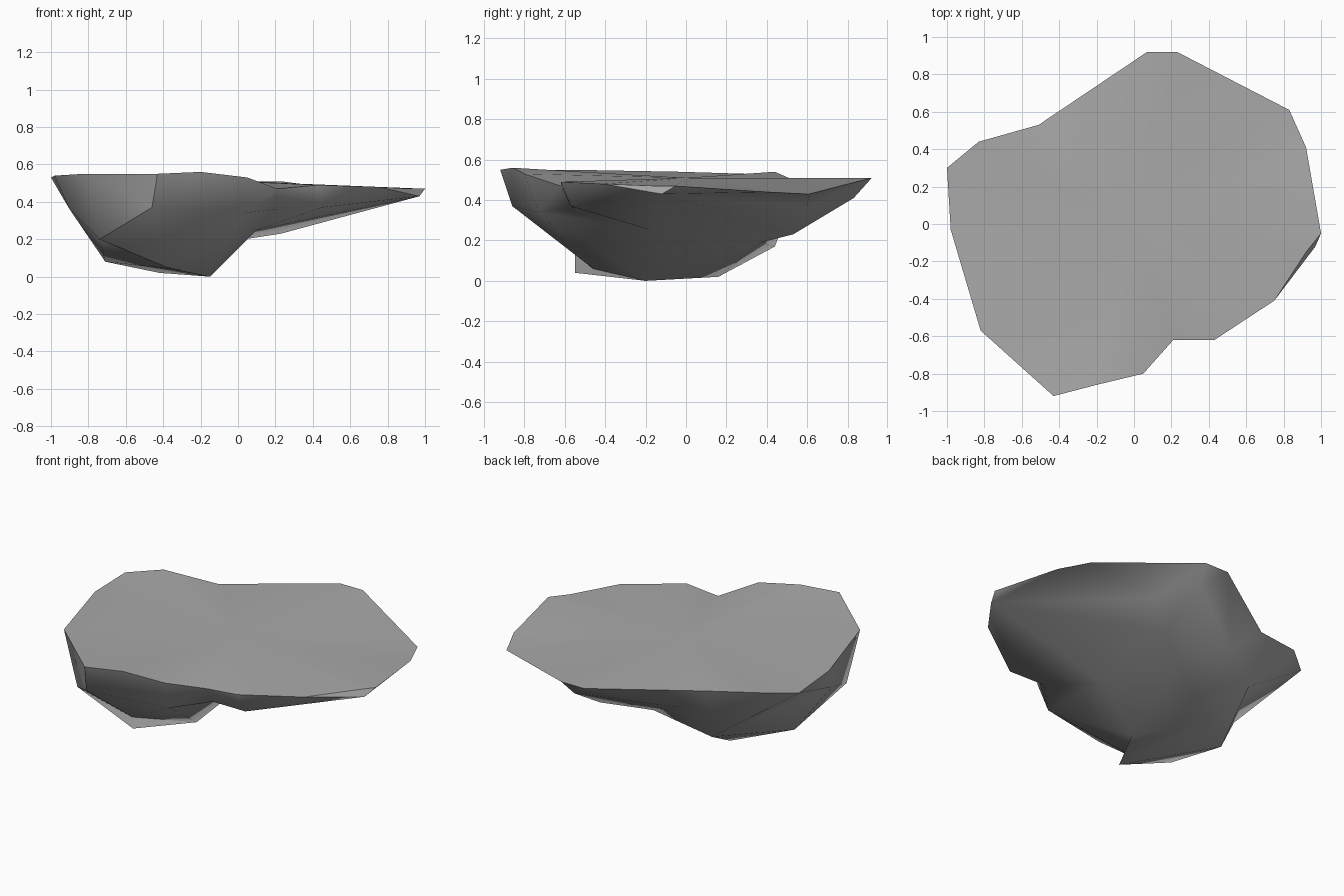
import bpy, bmesh, math

cube = bpy.data.objects.get("Cube")
if cube:
    bpy.data.objects.remove(cube, do_unlink=True)

stone = bpy.data.materials.new("grey stone")
stone.use_nodes = True
colour = (0.4, 0.4, 0.4, 1)
stone.diffuse_color = colour
stone.node_tree.nodes["Principled BSDF"].inputs["Base Color"].default_value = colour

# Contours of the slab, counter-clockwise: top rim, lower lip, underside
rim = [(1, -.05, .47), (.92, .41, .44), (.83, .61, .43), (.23, .92, .51),
       (.07, .92, .51), (-.51, .53, .5), (-.83, .44, .54), (-1, .3, .53),
       (-.98, -.03, .54), (-.82, -.57, .55), (-.43, -.92, .55), (-.2, -.86, .56),
       (.05, -.8, .53), (.21, -.62, .47), (.43, -.62, .49), (.75, -.41, .48),
       (.92, -.15, .47)]
lip = [(.97, -.12, .43), (.37, .6, .37), (.2, .83, .41), (-.3, .5, .33),
       (-.49, .44, .17), (-.9, -.18, .36), (-.74, -.55, .2), (-.46, -.86, .37),
       (.03, -.73, .34), (.21, -.55, .36), (.45, -.57, .37)]
keel = [(.23, .53, .23), (-.03, .37, .19), (-.42, .16, .02), (-.71, -.07, .08),
        (-.35, -.55, .04), (-.42, -.46, .06), (-.15, -.2, 0), (.1, -.17, .25)]

bm = bmesh.new()


def ring(points):
    return [bm.verts.new(p) for p in points]


def stitch(a, b):
    """Join two closed contours with triangles, taking the shorter diagonal."""
    i = j = 0
    while i < len(a) or j < len(b):
        p, q = a[i % len(a)], b[j % len(b)]
        p_next, q_next = a[(i + 1) % len(a)], b[(j + 1) % len(b)]
        step_a = (p_next.co - q.co).length
        step_b = (q_next.co - p.co).length
        if j == len(b) or (i < len(a) and step_a <= step_b):
            bm.faces.new((p, q, p_next))
            i += 1
        else:
            bm.faces.new((p, q, q_next))
            j += 1


top, middle, low = ring(rim), ring(lip), ring(keel)
stitch(top, middle)
stitch(middle, low)

# Nearly flat top surface
centre = bm.verts.new((0, 0, .51))
for p, q in zip(top, top[1:] + top[:1]):
    bm.faces.new((centre, p, q))

# Belly, front wedge and hollow that close the underside
back, hollow, belly, side, toe, notch, tip, shoulder = low
for face in ((back, hollow, shoulder), (hollow, tip, shoulder), (hollow, belly, tip),
             (belly, side, toe), (belly, toe, tip), (toe, notch, tip)):
    bm.faces.new(face)

bmesh.ops.recalc_face_normals(bm, faces=bm.faces)
mesh = bpy.data.meshes.new("rock_slab")
bm.to_mesh(mesh)
bm.free()
mesh.materials.append(stone)
rock = bpy.data.objects.new("rock_slab", mesh)
bpy.context.collection.objects.link(rock)

# Soft faces with the sharp creases kept
bpy.ops.object.select_all(action="DESELECT")
rock.select_set(True)
bpy.context.view_layer.objects.active = rock
bpy.ops.object.shade_smooth_by_angle(angle=math.radians(45))
